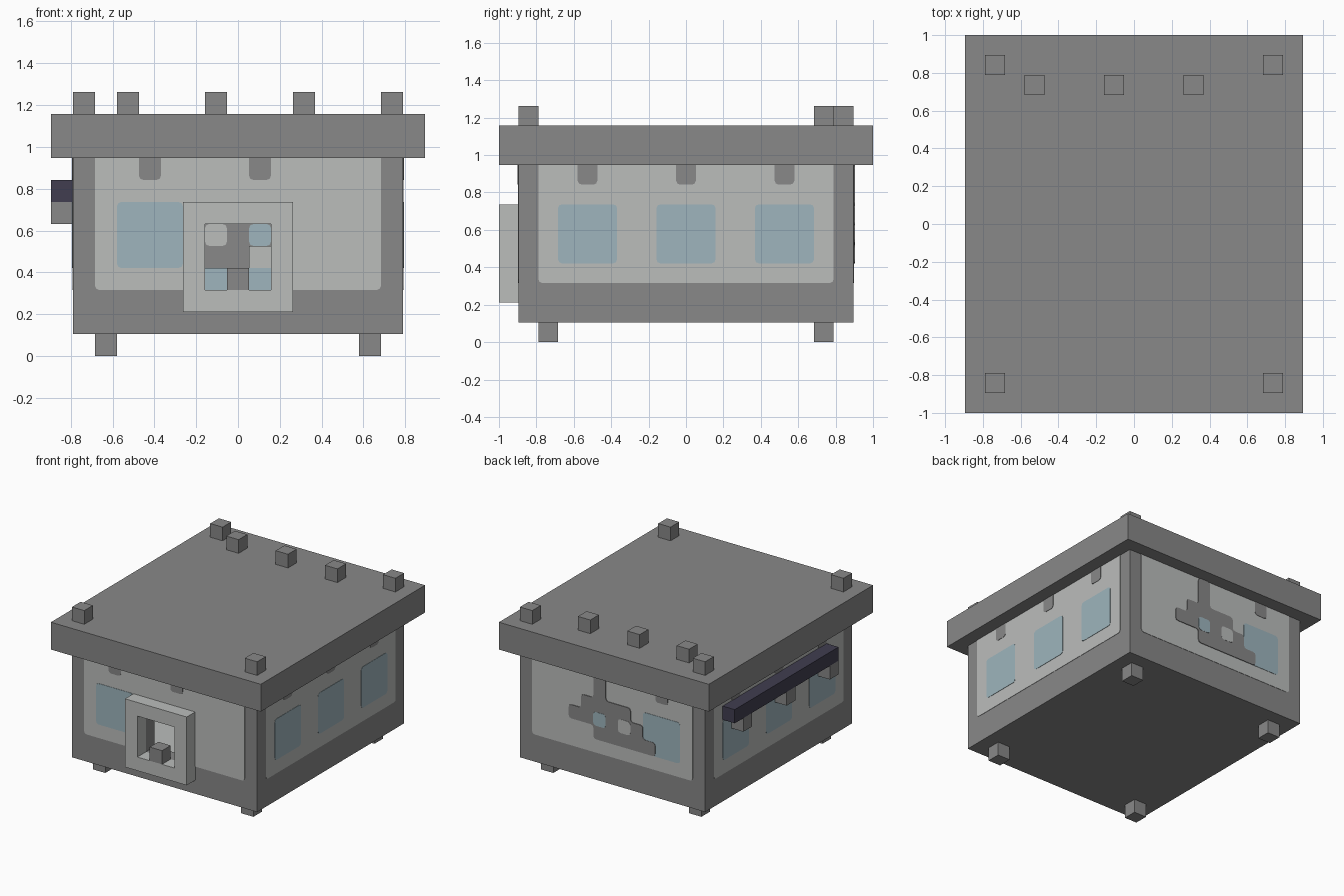
import bpy
import bmesh
from mathutils import Vector

old = bpy.data.objects.get("Cube")
if old:
    bpy.data.objects.remove(old, do_unlink=True)

U = 2 / 19  # one block
HX, HY = 7.5, 8.5  # half size of the hut walls, in blocks


def material(name, rgb):
    m = bpy.data.materials.new(name)
    m.use_nodes = True
    m.diffuse_color = (*rgb, 1)
    bsdf = m.node_tree.nodes["Principled BSDF"]
    bsdf.inputs["Base Color"].default_value = (*rgb, 1)
    bsdf.inputs["Roughness"].default_value = 0.9
    return m


GREY = material("mid grey", (0.246, 0.246, 0.246))
LIGHT = material("light grey", (0.497, 0.509, 0.5))
BLUE = material("window blue", (0.342, 0.462, 0.509))
DARK = material("dark slate", (0.052, 0.048, 0.08))


def finish(bm, name, mat):
    bmesh.ops.recalc_face_normals(bm, faces=bm.faces)
    mesh = bpy.data.meshes.new(name)
    bm.to_mesh(mesh)
    bm.free()
    mesh.materials.append(mat)
    obj = bpy.data.objects.new(name, mesh)
    bpy.context.collection.objects.link(obj)
    return obj


def box(name, mat, x, y, z):
    """Box from (low, high) ranges measured in blocks."""
    bm = bmesh.new()
    bmesh.ops.create_cube(bm, size=1)
    for v in bm.verts:
        v.co = Vector([U * r[int(c > 0)] for r, c in zip((x, y, z), v.co)])
    return finish(bm, name, mat)


def block(name, mat, x, y, z):
    return box(name, mat, (x - .5, x + .5), (y - .5, y + .5), (z, z + 1))


def cut(obj, cutter):
    cutter.hide_render = True
    mod = obj.modifiers.new("cut", 'BOOLEAN')
    mod.operation = 'DIFFERENCE'
    mod.solver = 'EXACT'
    mod.object = cutter
    bpy.context.view_layer.objects.active = obj
    bpy.ops.object.modifier_apply(modifier=mod.name)


# Maps (along, height, outward) to a wall of the hut
WALLS = {
    "front": lambda u, z, n: (u, -HY - n, z),
    "back": lambda u, z, n: (u, HY + n, z),
    "right": lambda u, z, n: (HX + n, u, z),
    "left": lambda u, z, n: (-HX - n, u, z),
    "inner": lambda u, z, n: (u, HY - 1 - n, z),
}


def plate(name, mat, wall, rects, layer, rounding=0.2):
    """Thin plate with softened corners, merged from (u0, u1, z0, z1) cells."""
    bm = bmesh.new()
    for u0, u1, z0, z1 in rects:
        bm.faces.new([bm.verts.new(p) for p in
                      ((u0, z0, 0), (u1, z0, 0), (u1, z1, 0), (u0, z1, 0))])
    bmesh.ops.remove_doubles(bm, verts=bm.verts, dist=0.001)
    if len(bm.faces) > 1:
        bmesh.ops.dissolve_faces(bm, faces=bm.faces[:], use_verts=False)
        straight = []
        for v in bm.verts:
            a, b = [e.other_vert(v).co - v.co for e in v.link_edges]
            if a.cross(b).length < 0.001:
                straight.append(v)
        bmesh.ops.dissolve_verts(bm, verts=straight)
    bmesh.ops.bevel(bm, geom=bm.verts[:], offset=rounding, segments=2,
                    profile=0.5, affect='VERTICES')
    ext = bmesh.ops.extrude_face_region(bm, geom=bm.faces[:])
    for v in ext["geom"]:
        if isinstance(v, bmesh.types.BMVert):
            v.co.z = 0.025 * layer
    for v in bm.verts:
        v.co = Vector(WALLS[wall](*v.co)) * U
    return finish(bm, name + "_" + wall, mat)


# Hollow hut with a doorway, and the roof slab
body = box("hut_walls", GREY, (-HX, HX), (-HY, HY), (1, 9))
room = box("room_cutter", GREY, (-6.5, 6.5), (-7.5, 7.5), (2, 9.5))
doorway = box("doorway_cutter", GREY, (-1.5, 1.5), (-12, -7), (3, 6))
cut(body, room)
cut(body, doorway)
box("roof", GREY, (-8.5, 8.5), (-9.5, 9.5), (9, 11))
box("room_floor", LIGHT, (-6.5, 6.5), (-7.5, 7.5), (2, 2.05))

# Feet and roof studs
for sx in (-1, 1):
    for sy in (-1, 1):
        block("foot", GREY, sx * 6, sy * 7, 0)
        block("corner_stud", GREY, sx * 7, sy * 8, 11)
for x in (-5, -1, 3):
    block("rear_stud", GREY, x, 7, 11)

# Light wall panels, hanging tabs and windows
TOP = 9.2
for wall, half, tabs, windows in (
        ("front", 6.5, (-4, 1), (-4,)),
        ("back", 6.5, (-4,), (-4,)),
        ("right", 7.5, (-5, 0, 5), (-5, 0, 5)),
        ("left", 7.5, (-5, 0, 5), (-5, 0, 5))):
    panel = plate("panel", LIGHT, wall, [(-half, half, 3, TOP)], 1)
    if wall == "front":
        cut(panel, doorway)
    for u in tabs:
        plate("tab", GREY, wall, [(u - .5, u + .5, 8, TOP)], 2)
    for u in windows:
        plate("window", BLUE, wall, [(u - 1.5, u + 1.5, 4, 7)], 2)

# Stepped emblem on the back wall, seen from outside and inside
rows = {8: (1, 1), 7: (1, 1), 6: (-1, 2), 5: (-2, 3), 4: (-3, 1)}
cells = [(x - .5, x + .5, z, z + 1)
         for z, (a, b) in rows.items() for x in range(a, b + 1)]
plate("panel", LIGHT, "inner", [(-6.5, 6.5, 3, 9)], 1)
for wall in ("back", "inner"):
    plate("emblem", GREY, wall, cells, 3)
    plate("blue_eye", BLUE, wall, [(.5, 1.5, 5, 6)], 3.6)
    plate("light_eye", LIGHT, wall, [(-1.5, -.5, 5, 6)], 3.6)

# Door frame with a step block, and blocks inside the room
frame = box("door_frame", LIGHT, (-2.5, 2.5), (-9.5, -8.5), (2, 7))
cut(frame, doorway)
block("door_block", GREY, 0, -9, 3)
block("room_block_blue", BLUE, -1, 7, 3)
block("room_block_blue", BLUE, 1, 7, 3)
block("room_block_light", LIGHT, 1, 7, 4)

# Awning beam on brackets along the left-hand wall
box("awning_beam", DARK, (-8.5, -7.5), (-5.5, 6.5), (7, 8))
for y in (-5, 0, 5):
    block("beam_bracket", GREY, -8, y, 6)

for helper in (room, doorway):
    bpy.data.objects.remove(helper, do_unlink=True)
